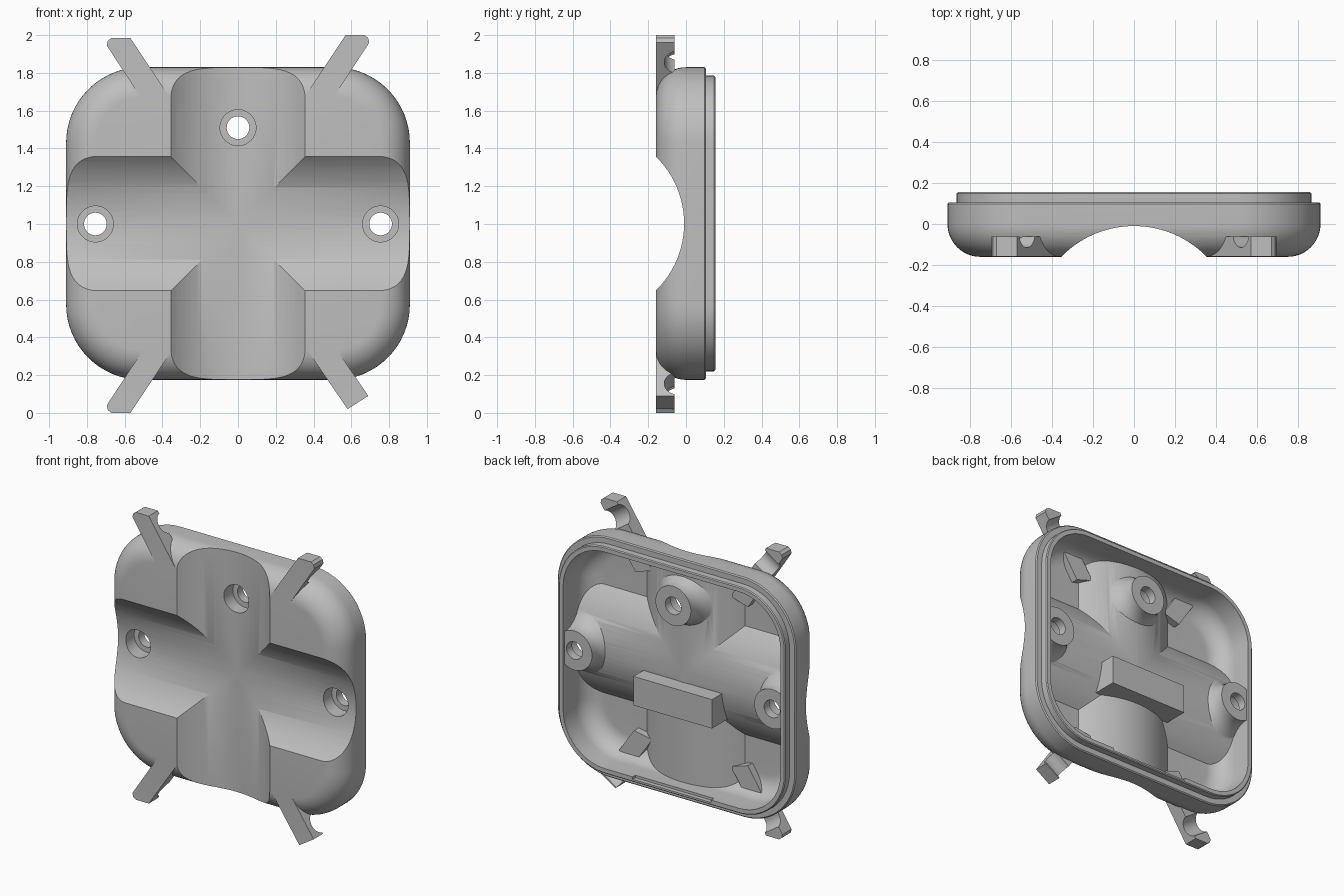
import bpy, bmesh, math
from mathutils import Vector, Matrix

cube = bpy.data.objects.get("Cube")
if cube:
    bpy.data.objects.remove(cube)

MID_Z = 1.0025
CHANNEL_R, CHANNEL_Y, WALL = 0.495, -0.505, 0.05

grey = bpy.data.materials.new("plain grey")
grey.use_nodes = True
colour = (0.52, 0.52, 0.52, 1)
grey.diffuse_color = colour
grey.node_tree.nodes["Principled BSDF"].inputs["Base Color"].default_value = colour


def make(name, bm):
    bmesh.ops.recalc_face_normals(bm, faces=bm.faces)
    mesh = bpy.data.meshes.new(name)
    bm.to_mesh(mesh)
    bm.free()
    mesh.materials.append(grey)
    ob = bpy.data.objects.new(name, mesh)
    bpy.context.collection.objects.link(ob)
    return ob


def loft(name, loops):
    """Closed solid through a stack of equal loops."""
    bm = bmesh.new()
    rings = [[bm.verts.new(p) for p in loop] for loop in loops]
    for a, b in zip(rings, rings[1:]):
        for i in range(len(a)):
            j = (i + 1) % len(a)
            bm.faces.new((a[i], a[j], b[j], b[i]))
    bm.faces.new(rings[0])
    bm.faces.new(rings[-1])
    return make(name, bm)


def rounded_loop(y, inset):
    hx, hz, r = 0.91 - inset, 0.8275 - inset, 0.4 - inset
    pts = []
    for k, (sx, sz) in enumerate([(1, 1), (-1, 1), (-1, -1), (1, -1)]):
        for i in range(17):
            a = math.pi / 2 * (k + i / 16)
            pts.append((sx * (hx - r) + r * math.cos(a), y,
                        MID_Z + sz * (hz - r) + r * math.sin(a)))
    return pts


def fillet(y, inset, r):
    """Front edge rounding: (y, inset) steps from the front face to the wall."""
    steps = [math.pi / 2 * i / 12 for i in range(13)]
    return [(y + r * (1 - math.cos(a)), inset + r * (1 - math.sin(a))) for a in steps]


def cylinder(name, centre, axis, radius, length):
    bm = bmesh.new()
    turn = Vector(axis).to_track_quat('Z', 'Y').to_matrix().to_4x4()
    bmesh.ops.create_cone(bm, cap_ends=True, segments=96, radius1=radius, radius2=radius,
                          depth=length, matrix=Matrix.Translation(centre) @ turn)
    return make(name, bm)


def box(name, lo, hi):
    x, y, z = zip(lo, hi)
    return loft(name, [[(x[0], v, z[0]), (x[1], v, z[0]), (x[1], v, z[1]), (x[0], v, z[1])]
                       for v in y])


def boolean(ob, tool, operation):
    mod = ob.modifiers.new("cut", 'BOOLEAN')
    mod.operation, mod.solver, mod.object = operation, 'EXACT', tool
    bpy.context.view_layer.objects.active = ob
    bpy.ops.object.modifier_apply(modifier=mod.name)
    bpy.data.objects.remove(tool)


def channels(extra):
    return [cylinder("channel", (0, CHANNEL_Y, 1.0025), axis, CHANNEL_R + extra, 3)
            for axis in ((1, 0, 0), (0, 0, 1))]


# Outer body with rounded front edge, step and rear lip
outer = fillet(-0.16, 0, 0.16) + [(0.098, 0), (0.105, 0.007), (0.105, 0.045),
                                  (0.149, 0.045), (0.155, 0.051)]
body = loft("cover_shell", [rounded_loop(*p) for p in outer])

# Hollow, keeping the channel walls, bosses and centre block
cavity = loft("cavity", [rounded_loop(*p) for p in
                         fillet(-0.16 + WALL, 0.08, 0.13) + [(0.3, 0.08)]])
for c in channels(WALL):
    boolean(cavity, c, 'DIFFERENCE')

holes = [(0, 1.51), (-0.755, 1.0), (0.755, 1.0)]
boss_profile = [(0.23, -0.3), (0.23, -0.03), (0.195, 0.01), (0.165, 0.04), (0.145, 0.075),
                (0.135, 0.11), (0.135, 0.14)]
for hx, hz in holes:
    boss = loft("boss", [[(hx + r * math.cos(a), y, hz + r * math.sin(a))
                          for a in [math.tau * i / 64 for i in range(64)]]
                         for r, y in boss_profile])
    boolean(cavity, boss, 'DIFFERENCE')
boolean(cavity, box("centre_block", (-0.3, -0.4, 0.745), (0.3, 0.145, 0.945)), 'DIFFERENCE')
boolean(body, cavity, 'DIFFERENCE')

# Corner arms with a rounded hook notch behind
round_tip = [(0.3, 1.595), (0.57, 2.0), (0.67, 2.0), (0.689, 1.985), (0.695, 1.96), (0.43, 1.555)]
square_tip = [(0.3, 1.57), (0.58, 1.98), (0.69, 1.91), (0.44, 1.545)]
for tip, sx, top, drop in [(round_tip, 1, True, 0), (round_tip, -1, True, 0.015),
                           (round_tip, -1, False, 0), (square_tip, 1, False, 0)]:
    def place(x, z):
        return sx * x, (z - drop) if top else 2 - z
    outline = [place(x, z) for x, z in tip]
    arm = loft("arm", [[(x, y, z) for x, z in outline] for y in (-0.1595, -0.06)])
    nx, nz = place(0.57, 1.895)
    across = (0.83 * sx, 0, -0.56 if top else 0.56)
    boolean(arm, cylinder("notch", (nx, -0.045, nz), across, 0.07, 0.4), 'DIFFERENCE')
    boolean(body, arm, 'UNION')

# Crossed front channels
for c in channels(0):
    boolean(body, c, 'DIFFERENCE')

# Screw holes with counterbores
for hx, hz in holes:
    boolean(body, cylinder("bore", (hx, 0, hz), (0, 1, 0), 0.06, 1), 'DIFFERENCE')
    boolean(body, cylinder("counterbore", (hx, -0.22, hz), (0, 1, 0), 0.095, 0.6), 'DIFFERENCE')

# Shallow recess in the lower lip
boolean(body, box("lip_recess", (-0.3, 0.125, 0.238), (0.3, 0.3, 0.35)), 'DIFFERENCE')

bpy.ops.object.select_all(action='DESELECT')
body.select_set(True)
bpy.context.view_layer.objects.active = body
bpy.ops.object.shade_smooth_by_angle(angle=math.radians(30))
